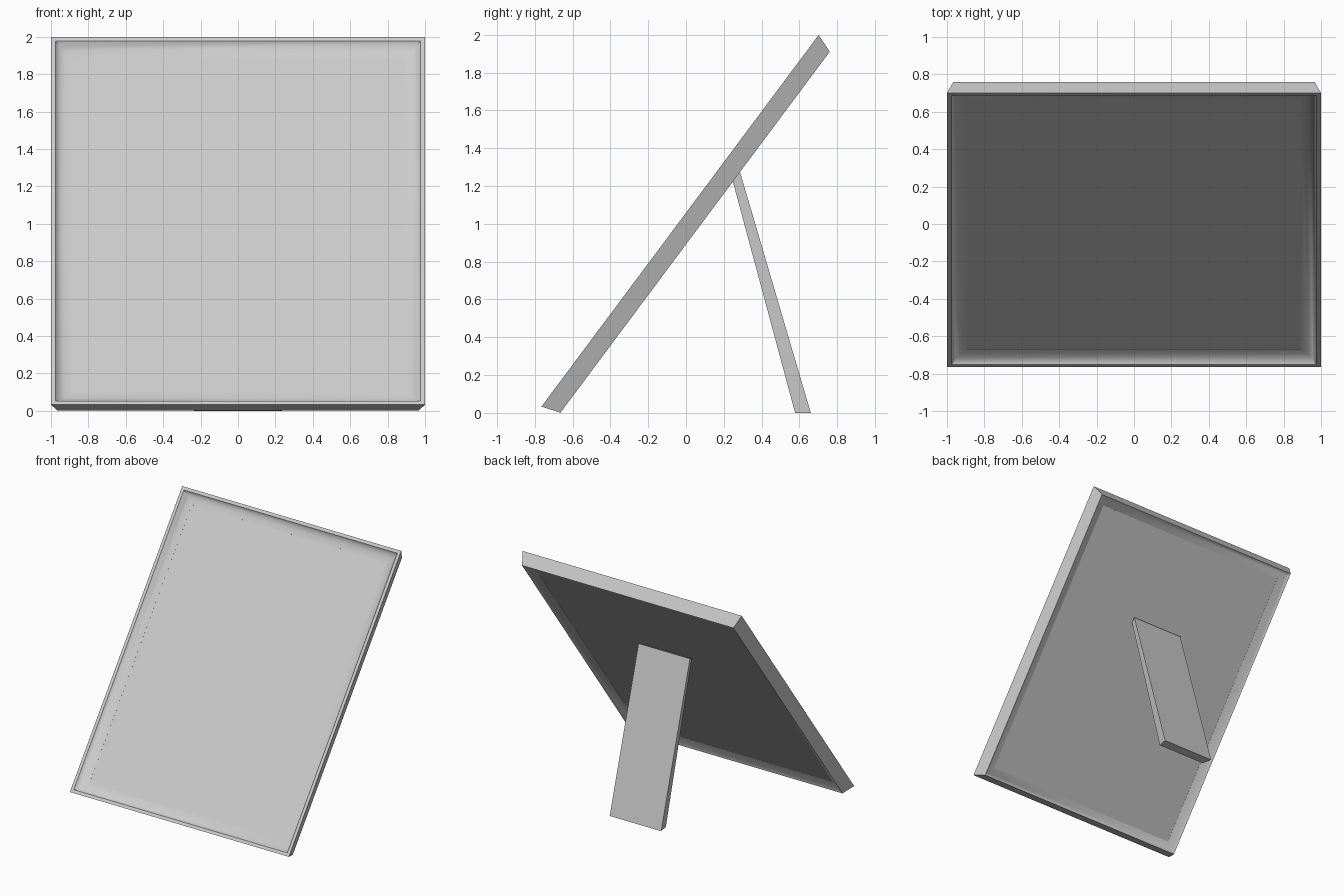
import bpy, bmesh, math
from mathutils import Vector

if "Cube" in bpy.data.objects:
    bpy.data.objects.remove(bpy.data.objects["Cube"])

LENGTH = 2.452
UP = Vector((0, 0.598, 0.8015))        # along the tilted frame
BACK = Vector((0, 0.8015, -0.598))     # through its thickness
BASE = Vector((0, -0.765, 0.033))      # bottom front edge


def ring(bm, inset, depth):
    """Rectangle parallel to the picture, inset from the outline."""
    w = 1 - inset
    pts = [(-w, inset), (w, inset), (w, LENGTH - inset), (-w, LENGTH - inset)]
    return [bm.verts.new(BASE + Vector((x, 0, 0)) + UP * s + BACK * depth)
            for x, s in pts]


def bridge(bm, a, b):
    n = len(a)
    for i in range(n):
        j = (i + 1) % n
        bm.faces.new((a[i], a[j], b[j], b[i]))


def finish(bm, name, angle):
    bmesh.ops.recalc_face_normals(bm, faces=bm.faces[:])
    me = bpy.data.meshes.new(name)
    bm.to_mesh(me)
    bm.free()
    ob = bpy.data.objects.new(name, me)
    bpy.context.collection.objects.link(ob)
    bpy.ops.object.select_all(action='DESELECT')
    ob.select_set(True)
    bpy.context.view_layer.objects.active = ob
    bpy.ops.object.shade_smooth_by_angle(angle=math.radians(angle))
    return ob


# Frame moulding: closed profile of (inset, depth) swept round the rectangle
profile = [(0, 0), (0.025, 0), (0.045, 0.025), (0.07, 0.036), (0.11, 0.04),
           (0.11, 0.065), (0.06, 0.085), (0.035, 0.1)]
bm = bmesh.new()
rings = [ring(bm, *p) for p in profile]
for k, r in enumerate(rings):
    bridge(bm, r, rings[(k + 1) % len(rings)])
finish(bm, "frame", 40)

# Picture panel, its edges tucked inside the moulding
bm = bmesh.new()
front, rear = ring(bm, 0.105, 0.0405), ring(bm, 0.105, 0.064)
bridge(bm, front, rear)
bm.faces.new(front)
bm.faces.new(rear)
finish(bm, "picture_panel", 30)

# Stand leg: tapered board, slightly narrower on the inner side
side = [(0.238, 1.26, 0.22), (0.284, 1.28, 0.235),
        (0.66, 0.0, 0.235), (0.577, 0.0, 0.22)]
bm = bmesh.new()
left = [bm.verts.new((-w, y, z)) for y, z, w in side]
right = [bm.verts.new((w, y, z)) for y, z, w in side]
bridge(bm, left, right)
bm.faces.new(left)
bm.faces.new(right)
finish(bm, "stand_leg", 30)
